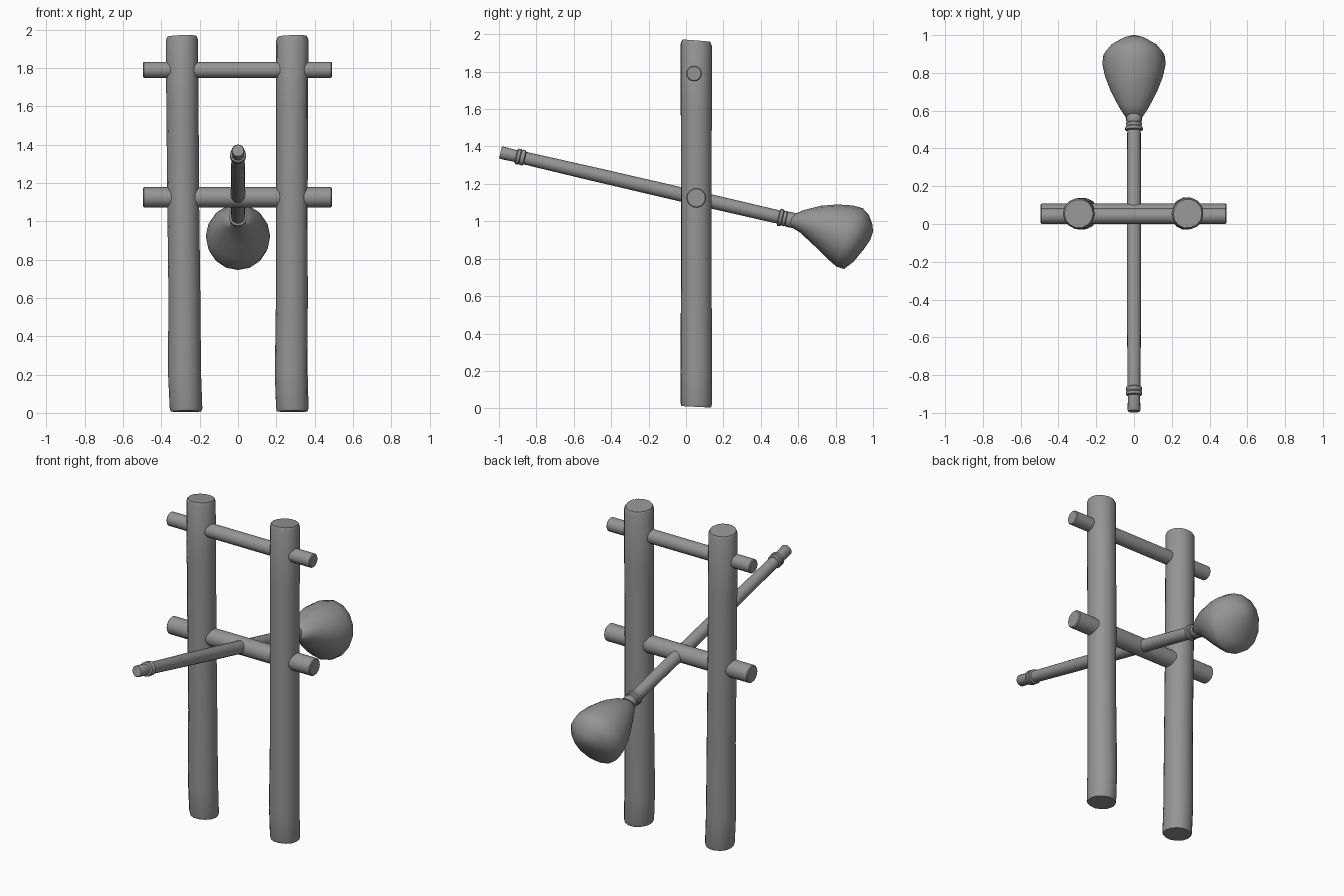
import bpy, bmesh, math, random
from mathutils import Vector

random.seed(4)
if "Cube" in bpy.data.objects:
    bpy.data.objects.remove(bpy.data.objects["Cube"])

grey = bpy.data.materials.new("plain grey")
grey.use_nodes = True
COLOUR = (0.3, 0.3, 0.3, 1)
grey.diffuse_color = COLOUR
grey.node_tree.nodes["Principled BSDF"].inputs["Base Color"].default_value = COLOUR


def loft(name, rings, sides=16, angle=40, wobble=0.0):
    """Skin elliptical rings, each given as (centre, half axis, half axis)."""
    bm = bmesh.new()
    grain = [1 + random.uniform(-wobble, wobble) for _ in range(sides)]
    loops = []
    for c, u, v in rings:
        loop = []
        for i in range(sides):
            a = 2 * math.pi * i / sides
            loop.append(bm.verts.new(c + (u * math.cos(a) + v * math.sin(a)) * grain[i]))
        loops.append(loop)
    for a, b in zip(loops, loops[1:]):
        for i in range(sides):
            j = (i + 1) % sides
            bm.faces.new((a[i], a[j], b[j], b[i]))
    bm.faces.new(loops[0][::-1])
    bm.faces.new(loops[-1])
    bmesh.ops.recalc_face_normals(bm, faces=bm.faces)
    mesh = bpy.data.meshes.new(name)
    bm.to_mesh(mesh)
    bm.free()
    mesh.materials.append(grey)
    obj = bpy.data.objects.new(name, mesh)
    bpy.context.collection.objects.link(obj)
    bpy.ops.object.select_all(action='DESELECT')
    obj.select_set(True)
    bpy.context.view_layer.objects.active = obj
    bpy.ops.object.shade_smooth_by_angle(angle=math.radians(angle))
    return obj


def turned(name, start, direction, profile, sides=16):
    """Straight round part from (distance, radius) pairs along a direction."""
    d = Vector(direction).normalized()
    u = Vector((0, 0, 1)) if abs(d.x) > 0.9 else Vector((1, 0, 0))
    v = d.cross(u)
    return loft(name, [(Vector(start) + d * t, u * r, v * r) for t, r in profile], sides)


# Upright logs, slightly bowed, with slanted and worn ends
for name, x, lean in (("right_post", -0.284, -0.008), ("left_post", 0.281, 0.003)):
    rings = []
    for z, r, dx, tilt in ((0.008, 0.080, 0.6, -0.05), (0.025, 0.085, 0.6, -0.05),
                           (0.2, 0.086, 0, 0), (0.65, 0.083, 0.2, 0),
                           (1.1, 0.083, 0, 0), (1.6, 0.084, 0, 0),
                           (1.945, 0.084, 0, -0.08), (1.965, 0.076, 0, -0.08)):
        c = Vector((x + lean * (z - 1) + dx * 0.01, 0.055, z))
        rings.append((c, Vector((r, 0, 0.03 * r if z > 1.9 else 0)), Vector((0, r, tilt * r))))
    loft(name, rings, 14, 35, 0.02)

# Cross bars through the posts
for name, y, z, r in (("lower_bar", 0.055, 1.125, 0.053), ("upper_bar", 0.043, 1.79, 0.042)):
    turned(name, (-0.495, y, z), (1, 0, 0),
           ((0, r - 0.005), (0.005, r), (0.98, r), (0.985, r - 0.005)))

# Tilted arm with a thinner grip at its front end
arm_start = Vector((0, -0.992, 1.368))
arm_dir = Vector((0, 1.55, -0.36)).normalized()
turned("arm", arm_start, arm_dir,
       ((0, 0.030), (0.006, 0.034), (0.09, 0.032), (0.13, 0.034), (0.5, 0.037),
        (1.0, 0.038), (1.5, 0.036), (1.62, 0.034)))

# Ribbed bindings around the arm
turned("front_binding", arm_start, arm_dir,
       ((0.085, 0.034), (0.09, 0.042), (0.105, 0.043), (0.11, 0.038),
        (0.115, 0.042), (0.13, 0.042), (0.135, 0.034)))
turned("rear_binding", arm_start, arm_dir,
       ((1.525, 0.036), (1.53, 0.047), (1.545, 0.046), (1.55, 0.040), (1.565, 0.042),
        (1.57, 0.038), (1.58, 0.042), (1.595, 0.042), (1.61, 0.040)))

# Pear-shaped weight: each ring spans an upper and a lower outline point
weight = []
for yt, zt, yb, zb, w in ((0.565, 1.033, 0.552, 0.975, 0.04), (0.63, 1.06, 0.61, 0.94, 0.08),
                          (0.72, 1.083, 0.685, 0.87, 0.123), (0.81, 1.09, 0.75, 0.805, 0.153),
                          (0.89, 1.085, 0.805, 0.757, 0.168), (0.945, 1.07, 0.845, 0.745, 0.162),
                          (0.977, 1.035, 0.895, 0.783, 0.128), (0.996, 0.985, 0.95, 0.85, 0.07),
                          (1.0, 0.945, 0.985, 0.90, 0.025)):
    top, low = Vector((0, yt, zt)), Vector((0, yb, zb))
    weight.append(((top + low) / 2, Vector((w, 0, 0)), (top - low) / 2))
loft("hanging_weight", weight, 16, 60)
